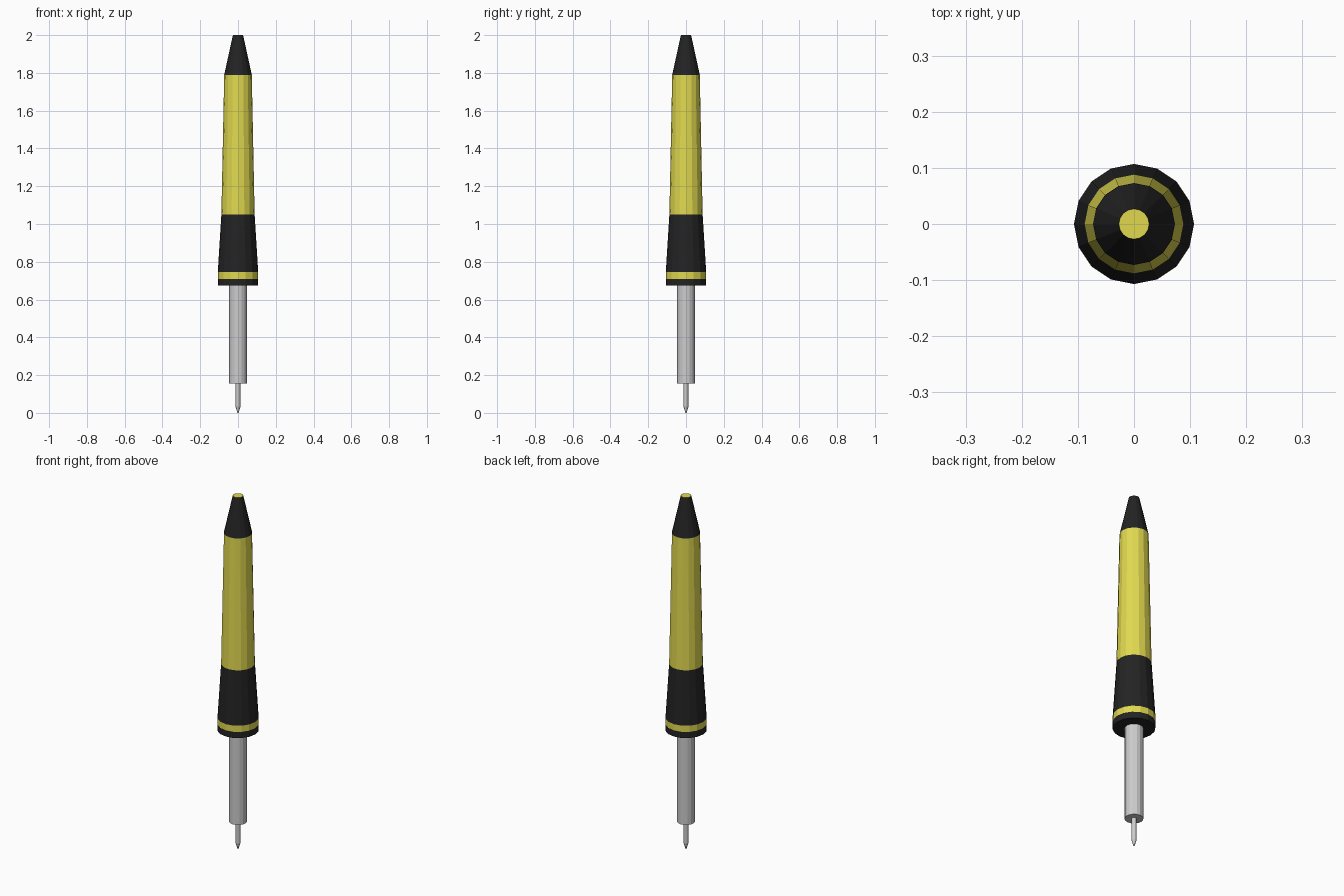
import bpy, bmesh, math

if "Cube" in bpy.data.objects:
    bpy.data.objects.remove(bpy.data.objects["Cube"])


def material(name, rgb):
    m = bpy.data.materials.new(name)
    m.diffuse_color = (*rgb, 1)
    m.use_nodes = True
    m.node_tree.nodes["Principled BSDF"].inputs["Base Color"].default_value = m.diffuse_color
    return m


yellow = material("yellow", (0.75, 0.69, 0.08))
black = material("black", (0.017, 0.017, 0.018))


def lathe(name, profile, mat=None, sides=16):
    """Revolve (radius, z) points listed bottom to top; radius 0 makes a pole."""
    bm = bmesh.new()
    rings = []
    for r, z in profile:
        n = sides if r > 0 else 1
        rings.append([bm.verts.new((r * math.cos(math.tau * i / sides),
                                    r * math.sin(math.tau * i / sides), z))
                      for i in range(n)])
    for a, b in zip(rings, rings[1:]):
        for i in range(sides):
            j = (i + 1) % sides
            if len(a) == 1:
                bm.faces.new((a[0], b[j], b[i]))
            elif len(b) == 1:
                bm.faces.new((a[i], a[j], b[0]))
            else:
                bm.faces.new((a[i], a[j], b[j], b[i]))
    mesh = bpy.data.meshes.new(name)
    bm.to_mesh(mesh)
    bm.free()
    if mat:
        mesh.materials.append(mat)
    obj = bpy.data.objects.new(name, mesh)
    bpy.context.collection.objects.link(obj)
    return obj


# Metal needle and shaft
lathe("needle", [(0, 0), (0.003, 0), (0.013, 0.033), (0.013, 0.155)])
lathe("shaft", [(0.013, 0.155), (0.047, 0.155), (0.047, 0.675)])

# Handle, bottom to top
lathe("base_collar", [(0.047, 0.675), (0.107, 0.675), (0.107, 0.71)], black)
lathe("collar_stripe", [(0.107, 0.71), (0.107, 0.745)], yellow)
lathe("grip", [(0.107, 0.745), (0.088, 1.05)], black)
lathe("handle_body", [(0.088, 1.05), (0.073, 1.79)], yellow)
lathe("end_cone", [(0.073, 1.79), (0.027, 2.0)], black)
lathe("end_button", [(0.027, 2.0), (0, 2.0)], yellow)
